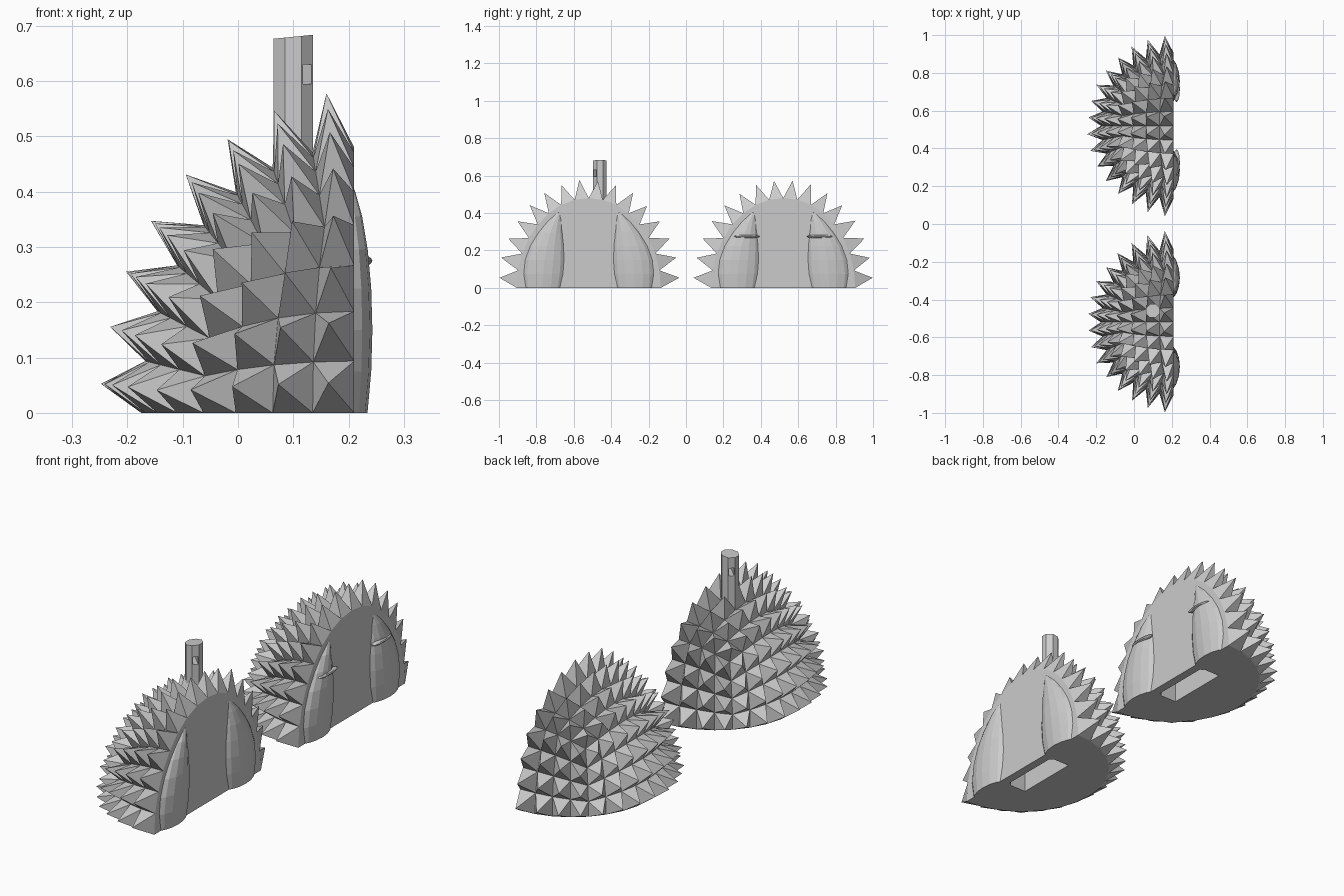
import bpy, bmesh, math, random
from mathutils import Vector, Matrix

if "Cube" in bpy.data.objects:
    bpy.data.objects.remove(bpy.data.objects["Cube"])

random.seed(3)
CUT_X = 0.21                    # plane of the cut face
RX, RY, RZ = 0.385, 0.385, 0.48  # radii of the husk without spikes


def make_object(bm, name):
    bmesh.ops.recalc_face_normals(bm, faces=bm.faces)
    mesh = bpy.data.meshes.new(name)
    bm.to_mesh(mesh)
    bm.free()
    ob = bpy.data.objects.new(name, mesh)
    bpy.context.collection.objects.link(ob)
    return ob


def box_cut(target, size, loc, rot_z=0.0):
    bm = bmesh.new()
    bmesh.ops.create_cube(bm, size=1, matrix=Matrix.Translation(loc)
                          @ Matrix.Rotation(rot_z, 4, 'Z') @ Matrix.Diagonal((*size, 1)))
    cutter = make_object(bm, "cutter")
    mod = target.modifiers.new("cut", 'BOOLEAN')
    mod.operation, mod.object, mod.solver = 'DIFFERENCE', cutter, 'EXACT'
    bpy.context.view_layer.objects.active = target
    bpy.ops.object.modifier_apply(modifier=mod.name)
    bpy.data.objects.remove(cutter)


# Spiky husk: quarter of a rounded cube grid, each cell raised to a spike
def husk(name, cy):
    bm = bmesh.new()
    bmesh.ops.create_cube(bm, size=2)
    bmesh.ops.subdivide_edges(bm, edges=bm.edges[:], cuts=7, use_grid_fill=True)
    bmesh.ops.delete(bm, geom=[v for v in bm.verts if v.co.x > 0.01 or v.co.z < -0.01],
                     context='VERTS')
    for v in bm.verts:
        d = Vector([math.tan(c * math.pi / 4) for c in v.co]).normalized()
        v.co = Vector((CUT_X + d.x * RX, cy + d.y * RY, d.z * RZ))
    rim = [v for v in bm.verts if abs(v.co.x - CUT_X) < 1e-4]
    base = [v for v in bm.verts if abs(v.co.z) < 1e-4]
    rim.sort(key=lambda v: math.atan2(v.co.z, v.co.y - cy))
    base.sort(key=lambda v: math.atan2(CUT_X - v.co.x, v.co.y - cy))
    cells = bm.faces[:]
    bm.faces.new(rim)
    bm.faces.new(base)
    bmesh.ops.recalc_face_normals(bm, faces=bm.faces)
    for f in cells:
        height = 0.078 + 0.03 * (1 - abs(f.normal.x)) + random.uniform(-0.006, 0.004)
        bmesh.ops.poke(bm, faces=[f], offset=height)
    ob = make_object(bm, name)
    # rectangular socket in the base
    box_cut(ob, (0.10, 0.30, 0.30), (0.12, cy, 0))
    return ob


# Flesh pod bulging from the cut face, following the husk outline
def flesh(name, cy, side):
    bm = bmesh.new()
    bmesh.ops.create_uvsphere(bm, u_segments=16, v_segments=12, radius=1)
    for v in bm.verts:
        s = v.co.copy()
        z = 0.15 + 0.29 * s.z
        outer = 0.375 * math.sqrt(max(0, 1 - (z / RZ) ** 2))
        y = 0.115 + max(0.03, outer - 0.115) * (1 + s.y) / 2
        v.co = (0.18 + 0.063 * s.x, cy + side * y, z)
    cut = bmesh.ops.bisect_plane(bm, geom=bm.verts[:] + bm.edges[:] + bm.faces[:],
                                 plane_co=(0, 0, 0), plane_no=(0, 0, -1), clear_outer=True)
    edges = [e for e in cut["geom_cut"] if isinstance(e, bmesh.types.BMEdge)]
    bmesh.ops.holes_fill(bm, edges=edges)
    return make_object(bm, name)


# Thin lens-shaped crease across a flesh pod
def crease(name, cy, side):
    bm = bmesh.new()
    bmesh.ops.create_uvsphere(bm, u_segments=12, v_segments=6, radius=1,
                              matrix=Matrix.Translation((0.225, cy + side * 0.195, 0.275))
                              @ Matrix.Diagonal((0.018, 0.07, 0.01, 1)))
    return make_object(bm, name)


for label, cy in (("front", -0.52), ("back", 0.52)):
    husk(label + "_husk", cy)
    for side in (-1, 1):
        tag = "left" if side < 0 else "right"
        flesh(f"{label}_flesh_{tag}", cy, side)
        if label == "back":
            crease(f"{label}_crease_{tag}", cy, side)

# Stem with slanted top and a small cord hole
bm = bmesh.new()
bmesh.ops.create_cone(bm, cap_ends=True, segments=8, radius1=0.039, radius2=0.039, depth=0.34,
                      matrix=Matrix.Translation((0.10, -0.46, 0.51))
                      @ Matrix.Rotation(math.pi / 8, 4, 'Z'))
for v in bm.verts:
    if v.co.z > 0.5:
        v.co.z += 0.1 * (v.co.x - 0.10)
stem = make_object(bm, "stem")
box_cut(stem, (0.2, 0.022, 0.035), (0.10, -0.46, 0.612), -math.pi / 4)
